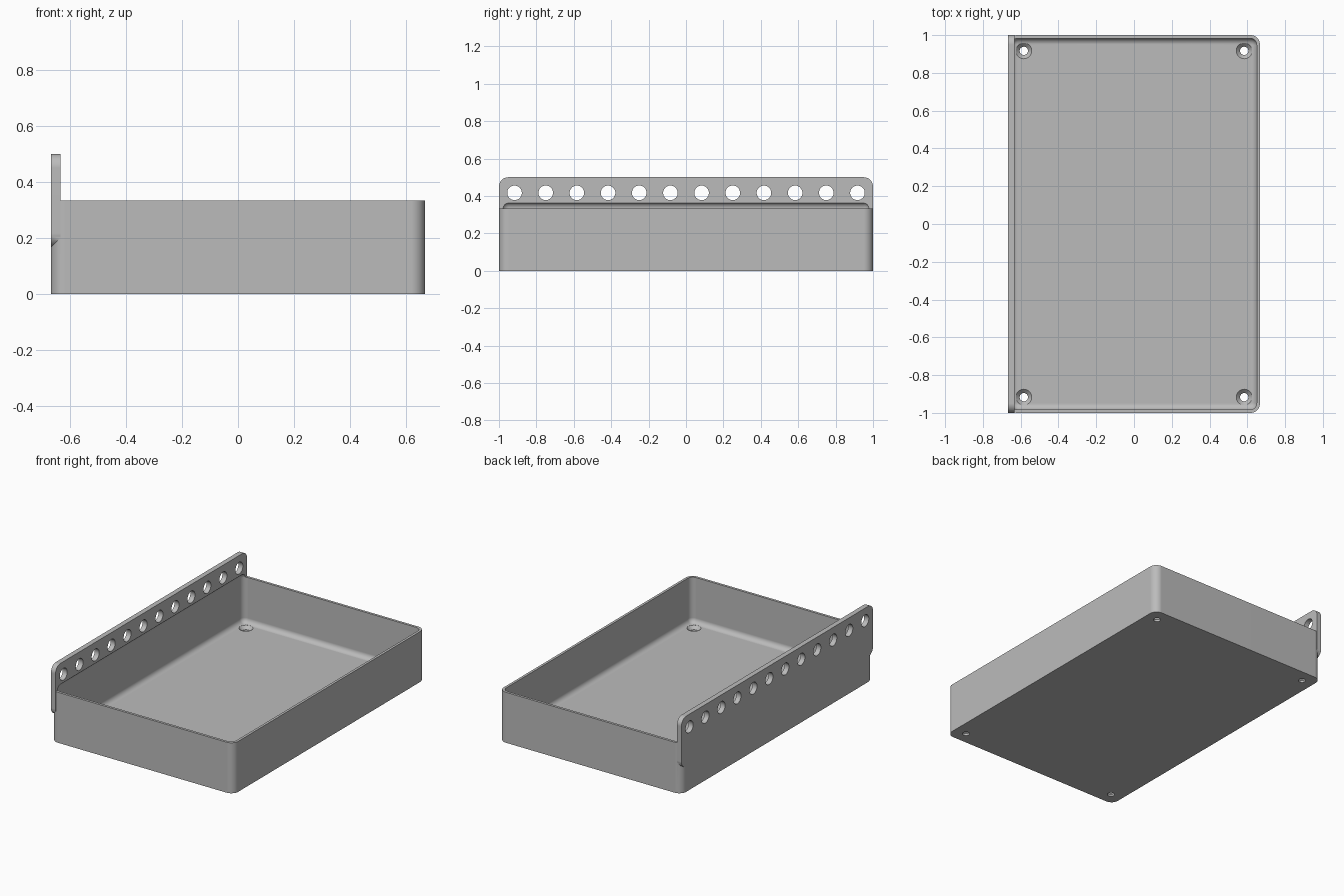
import bpy, bmesh
from math import sin, cos, pi, radians

cube = bpy.data.objects.get("Cube")
if cube:
    bpy.data.objects.remove(cube, do_unlink=True)

# Main sizes
HX, HY = 2 / 3, 1.0            # half width and half length
WALL_TOP, PLATE_TOP = 1 / 3, 0.5
WALL, FLOOR = 1 / 60, 1 / 30   # thicknesses
ROUND = 0.05                   # outer corner radius
FILLET = 0.033                 # cavity edge radius

grey = bpy.data.materials.new("grey plastic")
grey.use_nodes = True
grey.diffuse_color = (0.5, 0.5, 0.5, 1)
grey.node_tree.nodes["Principled BSDF"].inputs["Base Color"].default_value = (0.5, 0.5, 0.5, 1)


def rounded_rect(hu, hv, r, steps=8):
    """Outline of a rounded rectangle, counter-clockwise."""
    pts = []
    for q, (su, sv) in enumerate(((1, 1), (-1, 1), (-1, -1), (1, -1))):
        for i in range(steps + 1):
            a = (q + i / steps) * pi / 2
            pts.append((su * (hu - r) + r * cos(a), sv * (hv - r) + r * sin(a)))
    return pts


def circle(cu, cv, r, n=32):
    return [(cu + r * cos(2 * pi * i / n), cv + r * sin(2 * pi * i / n)) for i in range(n)]


def add_loft(bm, rings):
    """Closed solid through rings of 3D points."""
    rows = [[bm.verts.new(p) for p in ring] for ring in rings]
    n = len(rows[0])
    for low, high in zip(rows, rows[1:]):
        for i in range(n):
            j = (i + 1) % n
            bm.faces.new((low[i], low[j], high[j], high[i]))
    bm.faces.new(rows[0][::-1])
    bm.faces.new(rows[-1])


def make_object(name, lofts):
    bm = bmesh.new()
    for rings in lofts:
        add_loft(bm, rings)
    bmesh.ops.recalc_face_normals(bm, faces=bm.faces)
    mesh = bpy.data.meshes.new(name)
    bm.to_mesh(mesh)
    bm.free()
    mesh.materials.append(grey)
    obj = bpy.data.objects.new(name, mesh)
    bpy.context.collection.objects.link(obj)
    return obj


def at_z(outline, z):
    return [(u, v, z) for u, v in outline]


def at_x(outline, x, dz=0):
    return [(x, u, v + dz) for u, v in outline]


# Tray body
body = rounded_rect(HX, HY, ROUND)
tray = make_object("tray", [[at_z(body, 0), at_z(body, WALL_TOP)]])

# Upright mounting plate along the right side
plate_low = 1 / 6
side = rounded_rect(HY, (PLATE_TOP - plate_low) / 2, ROUND)
mid = (PLATE_TOP + plate_low) / 2
plate = make_object("mounting_plate", [[at_x(side, -HX, mid), at_x(side, -HX + 1 / 30, mid)]])

# Cavity with filleted edges, reaching slightly into the plate
cavity_top = WALL_TOP + FILLET
rings = []
for end, sign in ((FLOOR, 1), (cavity_top, -1)):
    arc = []
    for i in range(9):
        a = i / 8 * pi / 2
        inset = WALL + FILLET * (1 - sin(a))
        outline = rounded_rect(HX - inset, HY - inset, 0.036 - FILLET * (1 - sin(a)))
        arc.append(at_z(outline, end + sign * FILLET * (1 - cos(a))))
    rings += arc[::sign]
cavity = make_object("cavity_cutter", [rings])

# Row of round holes in the plate
row = [circle(-11 / 12 + i / 6, 5 / 12, 0.039) for i in range(12)]
plate_holes = make_object("plate_hole_cutter",
                          [[at_x(c, -HX - 0.1), at_x(c, -HX + 0.1)] for c in row])

# Countersunk screw holes in the floor corners
screws = []
for sx in (-1, 1):
    for sy in (-1, 1):
        steps = ((0.022, -0.05), (0.022, 0.013), (0.042, FLOOR), (0.042, 0.06))
        screws.append([at_z(circle(sx * 7 / 12, sy * 11 / 12, r), z) for r, z in steps])
screw_holes = make_object("screw_hole_cutter", screws)

# Join and cut
bpy.context.view_layer.objects.active = tray
for tool, operation in ((plate, 'UNION'), (cavity, 'DIFFERENCE'),
                        (plate_holes, 'DIFFERENCE'), (screw_holes, 'DIFFERENCE')):
    tool.hide_render = True
    mod = tray.modifiers.new(tool.name, 'BOOLEAN')
    mod.operation = operation
    mod.solver = 'EXACT'
    mod.object = tool
    bpy.ops.object.modifier_apply(modifier=mod.name)
    bpy.data.objects.remove(tool, do_unlink=True)

# Smooth rounded surfaces, crisp edges
bpy.ops.object.select_all(action='DESELECT')
tray.select_set(True)
bpy.ops.object.shade_smooth_by_angle(angle=radians(30))
normals = tray.modifiers.new("weighted_normals", 'WEIGHTED_NORMAL')
normals.keep_sharp = True
